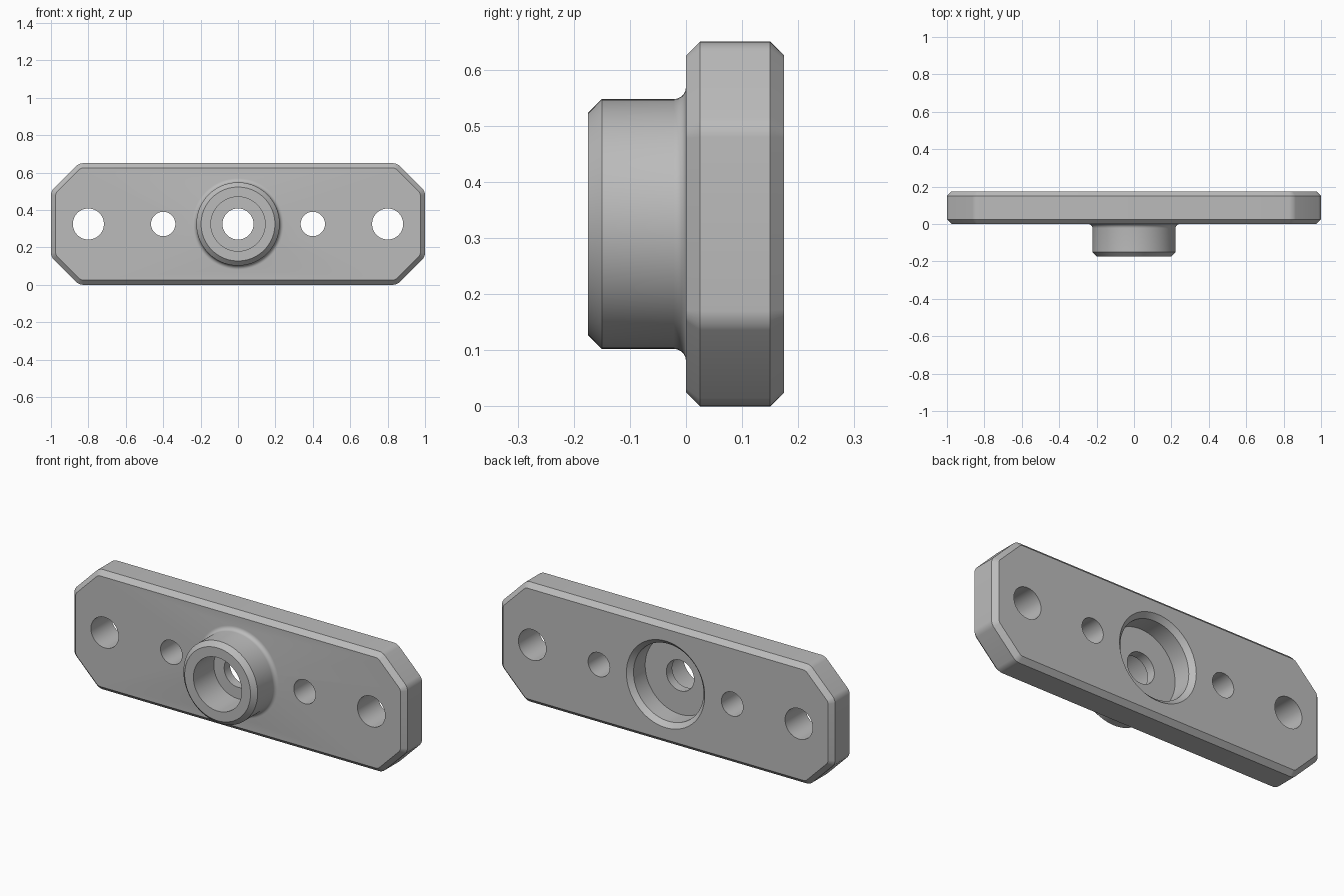
import bpy
import bmesh
from math import pi, sin, cos, radians
from mathutils import Matrix, Vector

if "Cube" in bpy.data.objects:
    bpy.data.objects.remove(bpy.data.objects["Cube"], do_unlink=True)

MID_Z = 0.325      # height of the hole axis
HALF_X = 1.0
THICK = 0.175
CHAMFER = 0.025
CORNER = 0.15

steel = bpy.data.materials.new("grey metal")
steel.use_nodes = True
colour = (0.5, 0.5, 0.5, 1)
steel.diffuse_color = colour
steel.node_tree.nodes["Principled BSDF"].inputs["Base Color"].default_value = colour


def finish(bm, name):
    bmesh.ops.recalc_face_normals(bm, faces=bm.faces)
    mesh = bpy.data.meshes.new(name)
    bm.to_mesh(mesh)
    bm.free()
    mesh.materials.append(steel)
    obj = bpy.data.objects.new(name, mesh)
    bpy.context.collection.objects.link(obj)
    return obj


def revolve(name, profile, x=0, steps=96):
    """Spin (radius, y) points, from axis to axis, about a line along y."""
    bm = bmesh.new()
    verts = [bm.verts.new((x + r, y, MID_Z)) for r, y in profile]
    edges = [bm.edges.new(pair) for pair in zip(verts, verts[1:])]
    bmesh.ops.spin(bm, geom=verts + edges, cent=(x, 0, MID_Z), axis=(0, 1, 0),
                   angle=2 * pi, steps=steps)
    bmesh.ops.remove_doubles(bm, verts=bm.verts, dist=1e-5)
    return finish(bm, name)


def combine(target, other, operation):
    """Apply a boolean and discard the helper."""
    mod = target.modifiers.new(operation, "BOOLEAN")
    mod.operation = operation
    mod.solver = "EXACT"
    mod.object = other
    bpy.context.view_layer.objects.active = target
    bpy.ops.object.modifier_apply(modifier=mod.name)
    bpy.data.objects.remove(other, do_unlink=True)


# Plate: clipped rectangle with softened corners and chamfered faces
bm = bmesh.new()
corners = []
for sx, sz in ((1, 1), (-1, 1), (-1, -1), (1, -1)):
    pair = [(sx * HALF_X, sz * (MID_Z - CORNER)), (sx * (HALF_X - CORNER), sz * MID_Z)]
    corners += pair if sx * sz > 0 else pair[::-1]
bm.faces.new([bm.verts.new((x, 0, MID_Z + z)) for x, z in corners])
bmesh.ops.bevel(bm, geom=bm.verts[:], offset=0.02, segments=5, profile=0.5,
                affect="VERTICES")
new = bmesh.ops.extrude_face_region(bm, geom=bm.faces[:])["geom"]
bmesh.ops.translate(bm, verts=[g for g in new if isinstance(g, bmesh.types.BMVert)],
                    vec=(0, THICK, 0))
bmesh.ops.recalc_face_normals(bm, faces=bm.faces)
rims = [e for e in bm.edges if abs(e.verts[0].co.y - e.verts[1].co.y) < 1e-4]
bmesh.ops.bevel(bm, geom=rims, offset=CHAMFER, segments=1, affect="EDGES")
plate = finish(bm, "mounting_plate")

# Boss: chamfered nose and a fillet running into the plate
BOSS_R, FILLET = 0.2225, 0.022
fillet = [(BOSS_R + FILLET * (1 - cos(a)), -FILLET * (1 - sin(a)))
          for a in (radians(15 * i) for i in range(7))]
boss = revolve("boss", [(0, -THICK), (BOSS_R - CHAMFER, -THICK),
                        (BOSS_R, -THICK + CHAMFER)] + fillet
               + [(BOSS_R + FILLET, 0.03), (0, 0.03)])
combine(plate, boss, "UNION")

# Centre bore: front pocket, through hole, chamfered rear pocket
bore = revolve("bore_cutter", [(0, -0.2), (0.145, -0.2), (0.145, 0), (0.083, 0),
                               (0.083, 0.05), (0.21, 0.05), (0.21, THICK - CHAMFER),
                               (0.26, THICK + CHAMFER), (0, THICK + CHAMFER)])
combine(plate, bore, "DIFFERENCE")

# Bolt holes, mirrored left and right
for side in (-1, 1):
    for x, r in ((0.4, 0.065), (0.8, 0.083)):
        hole = revolve("hole_cutter", [(0, -0.1), (r, -0.1), (r, 0.3), (0, 0.3)],
                       side * x, 64)
        combine(plate, hole, "DIFFERENCE")

# Smooth the round walls, keep the machined edges crisp
bpy.ops.object.select_all(action="DESELECT")
plate.select_set(True)
bpy.context.view_layer.objects.active = plate
bpy.ops.object.shade_smooth_by_angle(angle=radians(30))
